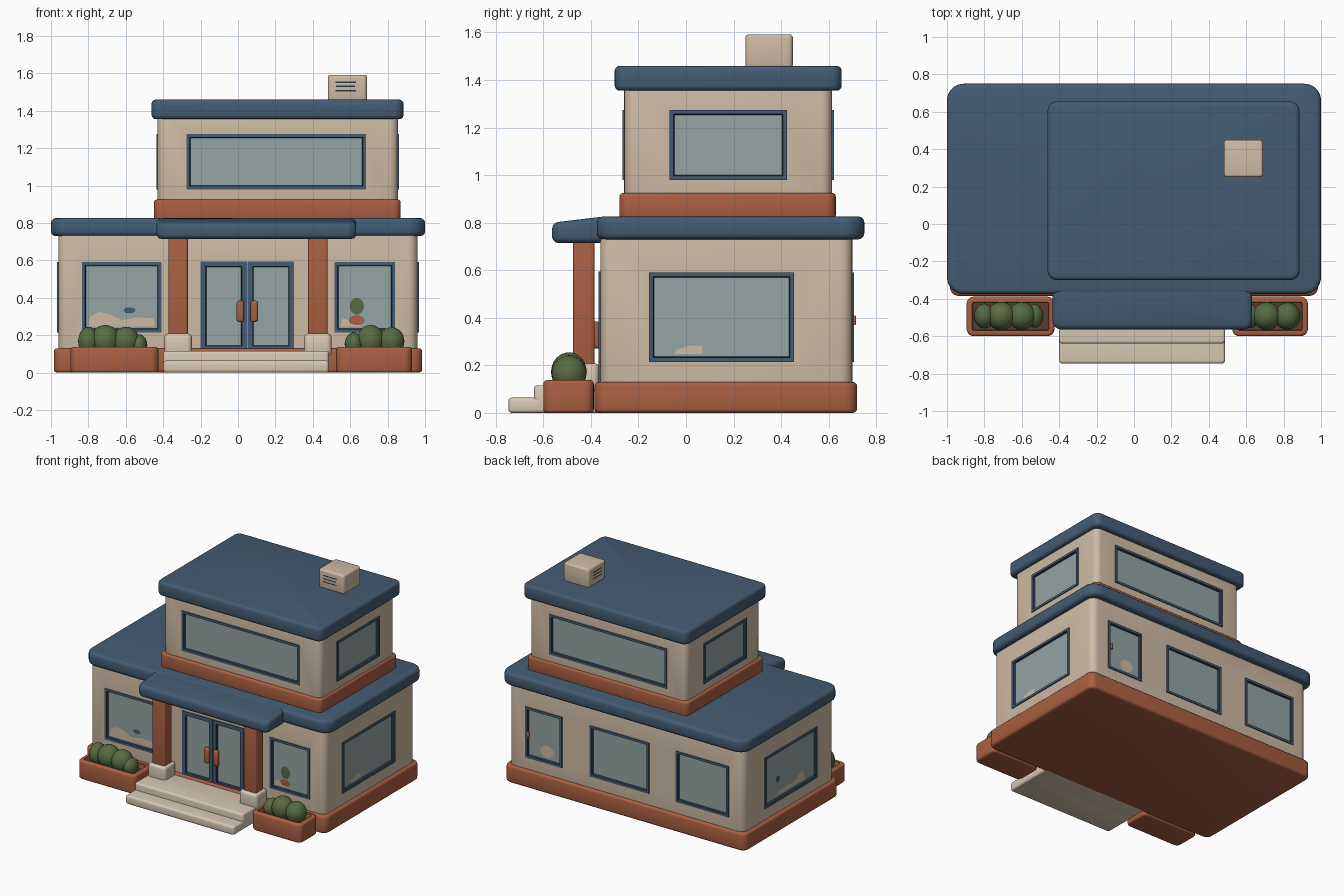
import bpy, bmesh, math
from mathutils import Matrix, Vector

if "Cube" in bpy.data.objects:
    bpy.data.objects.remove(bpy.data.objects["Cube"])


def material(name, r, g, b):
    m = bpy.data.materials.new(name)
    lin = [(c / 255 / 12.92) if c < 10 else ((c / 255 + 0.055) / 1.055) ** 2.4 for c in (r, g, b)]
    m.diffuse_color = (*lin, 1)
    m.use_nodes = True
    m.node_tree.nodes["Principled BSDF"].inputs["Base Color"].default_value = m.diffuse_color
    return m


BLUE = material("slate blue", 68, 92, 115)
TRIM = material("dark trim", 42, 56, 72)
CLAY = material("terracotta", 170, 95, 66)
WALL = material("warm beige", 206, 187, 165)
STONE = material("pale stone", 216, 201, 180)
GLASS = material("grey glass", 150, 163, 163)
GREEN = material("leaf green", 88, 107, 66)
SOIL = material("brown soil", 92, 60, 44)


def finish(name, bm, *mats):
    me = bpy.data.meshes.new(name)
    bm.normal_update()
    bm.to_mesh(me)
    bm.free()
    for m in mats:
        me.materials.append(m)
    ob = bpy.data.objects.new(name, me)
    bpy.context.collection.objects.link(ob)
    return ob


def rbox(name, x, y, z, mat, r=0.03, b=0.015, n=5, hollow=None):
    """Rounded box: plan corner radius r, rim rounding b; hollow = (rim, depth)."""
    bm = bmesh.new()
    q = [i * math.pi / 6 for i in range(4)]
    levels = [(z[0] + b * (1 - math.sin(a)), b * (1 - math.cos(a))) for a in reversed(q)]
    levels += [(z[1] - b * (1 - math.sin(a)), b * (1 - math.cos(a))) for a in q]
    if hollow:
        levels += [(z[1], hollow[0]), (z[1] - hollow[1], hollow[0] + 0.003)]
    rings = []
    for h, i in levels:
        rr = max(r - i, 0.002)
        ring = []
        for k, (sx, sy) in enumerate([(1, 1), (0, 1), (0, 0), (1, 0)]):
            cx = x[1] - i - rr if sx else x[0] + i + rr
            cy = y[1] - i - rr if sy else y[0] + i + rr
            for s in range(n + 1):
                a = (k + s / n) * math.pi / 2
                ring.append(bm.verts.new((cx + rr * math.cos(a), cy + rr * math.sin(a), h)))
        rings.append(ring)
    for lo, hi in zip(rings, rings[1:]):
        for j in range(len(lo)):
            k = (j + 1) % len(lo)
            bm.faces.new((lo[j], lo[k], hi[k], hi[j]))
    bm.faces.new(rings[0][::-1])
    top = bm.faces.new(rings[-1])
    if hollow:
        top.material_index = 1
    return finish(name, bm, mat, SOIL)if hollow else finish(name, bm, mat)


# Facade frames: local (along, up, outward) to world
NORMALS = {"front": (0, -1, 0), "back": (0, 1, 0), "left": (-1, 0, 0), "right": (1, 0, 0)}


def facade(side, wall):
    n = Vector(NORMALS[side])
    up = Vector((0, 0, 1))
    u = up.cross(n)
    m = Matrix((u, up, n)).transposed().to_4x4()
    m.translation = n * abs(wall) if n.dot(Vector((wall, wall, 0))) > 0 else -n * abs(wall)
    return m, (1 if side in ("front", "right") else -1)


def slab(side, wall, u, z, d):
    m, s = facade(side, wall)
    bm = bmesh.new()
    bmesh.ops.create_cube(bm, size=1)
    c = Vector((s * (u[0] + u[1]) / 2, (z[0] + z[1]) / 2, (d[0] + d[1]) / 2))
    size = (u[1] - u[0], z[1] - z[0], d[1] - d[0])
    bmesh.ops.transform(bm, verts=bm.verts, matrix=m @ Matrix.Translation(c) @ Matrix.Diagonal((*size, 1)))
    bm.normal_update()
    return bm


def window(name, host, side, wall, u, z, frame=0.03):
    # opening cut into the wall
    e = 0.005
    cutter = finish("cutter", slab(side, wall, (u[0] + e, u[1] - e), (z[0] + e, z[1] - e), (-0.035, 0.05)), TRIM)
    cutter.hide_render = True
    mod = host.modifiers.new("opening", "BOOLEAN")
    mod.operation, mod.solver, mod.object = "DIFFERENCE", "EXACT", cutter
    bpy.context.view_layer.objects.active = host
    bpy.ops.object.modifier_apply(modifier=mod.name)
    bpy.data.objects.remove(cutter)
    # frame with dark inner lip and recessed pane
    bm = slab(side, wall, u, z, (-0.03, 0.007))
    n = Vector(NORMALS[side])
    pane = max(bm.faces, key=lambda f: f.normal.dot(n))
    bmesh.ops.inset_region(bm, faces=[pane], thickness=frame - 0.006)
    lip = bmesh.ops.inset_region(bm, faces=[pane], thickness=0.006, depth=-0.016)["faces"]
    for f in lip:
        f.material_index = 1
    pane.material_index = 2
    finish(name, bm, BLUE, TRIM, GLASS)


def plate(name, side, wall, pts, mat, d=-0.007):
    m, s = facade(side, wall)
    bm = bmesh.new()
    f = bm.faces.new([bm.verts.new(m @ Vector((s * u, v, d))) for u, v in pts])
    f.normal_update()
    if f.normal.dot(Vector(NORMALS[side])) < 0:
        f.normal_flip()
    finish(name, bm, mat)


def oval(u, v, a, b):
    return [(u + a * math.cos(t * math.pi / 8), v + b * math.sin(t * math.pi / 8)) for t in range(16)]


# Ground floor
rbox("base_plinth", (-0.985, 0.985), (-0.385, 0.72), (0, 0.13), CLAY, 0.05, 0.018)
lower = rbox("ground_floor_wall", (-0.96, 0.96), (-0.36, 0.70), (0.06, 0.78), WALL, 0.05, 0.01)
rbox("lower_roof", (-1, 1), (-0.375, 0.75), (0.73, 0.826), BLUE, 0.09, 0.025, 8)

# Upper floor
rbox("upper_band", (-0.45, 0.87), (-0.28, 0.63), (0.815, 0.925), CLAY, 0.04, 0.015)
upper = rbox("upper_floor_wall", (-0.43, 0.855), (-0.26, 0.615), (0.88, 1.40), WALL, 0.045, 0.01)
rbox("upper_roof", (-0.462, 0.885), (-0.30, 0.655), (1.355, 1.46), BLUE, 0.05, 0.022, 6)

# Windows
Z1, Z2 = (0.215, 0.59), (0.98, 1.275)
for name, host, side, wall, u, z in [
    ("front_left_window", lower, "front", -0.36, (-0.835, -0.41), Z1),
    ("front_right_window", lower, "front", -0.36, (0.515, 0.84), Z1),
    ("right_window", lower, "right", 0.96, (-0.155, 0.455), Z1),
    ("left_window", lower, "left", -0.96, (-0.155, 0.455), Z1),
    ("back_middle_window", lower, "back", 0.70, (-0.19, 0.295), Z1),
    ("back_end_window", lower, "back", 0.70, (-0.84, -0.41), Z1),
    ("back_hatch", lower, "back", 0.70, (0.52, 0.82), Z1),
    ("upper_front_window", upper, "front", -0.26, (-0.275, 0.685), Z2),
    ("upper_back_window", upper, "back", 0.615, (-0.275, 0.685), Z2),
    ("upper_right_window", upper, "right", 0.855, (-0.07, 0.425), Z2),
    ("upper_left_window", upper, "left", -0.43, (-0.09, 0.41), Z2),
]:
    window(name, host, side, wall, u, z)

# Double entrance door with handles
window("door_leaf_left", lower, "front", -0.36, (-0.20, 0.048), (0.115, 0.595), 0.044)
window("door_leaf_right", lower, "front", -0.36, (0.052, 0.30), (0.115, 0.595), 0.044)
for x in (0.012, 0.087):
    rbox("door_handle", (x - 0.02, x + 0.02), (-0.395, -0.362), (0.27, 0.385), CLAY, 0.014, 0.014)
rbox("hatch_handle", (0.785, 0.805), (0.70, 0.716), (0.37, 0.41), CLAY, 0.006, 0.006)

# Shapes seen behind the glass
hill = [(-0.80, 0.247), (-0.445, 0.247), (-0.45, 0.29), (-0.54, 0.295), (-0.62, 0.28), (-0.68, 0.31),
        (-0.74, 0.325), (-0.79, 0.30)]
plate("room_shape_front", "front", -0.36, hill, WALL)
plate("room_dot_front", "front", -0.36, oval(-0.58, 0.333, 0.032, 0.016), BLUE)
plate("room_pot", "front", -0.36, oval(0.635, 0.28, 0.042, 0.026), CLAY, -0.006)
plate("room_plant", "front", -0.36, oval(0.635, 0.355, 0.038, 0.045), GREEN, -0.006)
plate("room_shape_small", "front", -0.36, [(0.547, 0.247), (0.66, 0.247), (0.63, 0.27), (0.56, 0.29)], WALL)
plate("room_shape_right", "right", 0.96, [(-0.05, 0.247), (0.07, 0.247), (0.07, 0.28), (0.02, 0.285), (-0.04, 0.265)], WALL)
plate("room_shape_left", "left", -0.96, [(-0.03, 0.25), (0.32, 0.25), (0.28, 0.28), (0.1, 0.28), (0.0, 0.33)], WALL)
plate("room_dot_left", "left", -0.96, oval(0.29, 0.37, 0.025, 0.025), BLUE)
plate("room_shape_back", "back", 0.70, oval(0.65, 0.295, 0.055, 0.045), WALL)

# Entrance canopy, top sloping up to the roof
canopy = rbox("entrance_canopy", (-0.435, 0.632), (-0.563, -0.34), (0.715, 0.80), BLUE, 0.045, 0.025, 6)
for v in canopy.data.vertices:
    if v.co.z > 0.75:
        v.co.z += (v.co.y + 0.563) * 0.12

# Columns on stone feet
for x in (-0.32, 0.427):
    rbox("column", (x - 0.052, x + 0.052), (-0.475, -0.385), (0.15, 0.74), CLAY, 0.012, 0.008)
    rbox("column_foot", (x - 0.073, x + 0.073), (-0.50, -0.365), (0.09, 0.208), STONE, 0.025, 0.018)

# Entrance steps
rbox("upper_step", (-0.40, 0.487), (-0.64, -0.36), (0, 0.116), STONE, 0.02, 0.014)
rbox("lower_step", (-0.40, 0.487), (-0.747, -0.5), (0, 0.064), STONE, 0.02, 0.014)

# Planters with bushes: (x, top, radius)
for side, x, bushes in [
    ("left", (-0.895, -0.425), [(-0.80, 0.245, 0.055), (-0.71, 0.255, 0.078), (-0.60, 0.245, 0.075), (-0.53, 0.205, 0.045)]),
    ("right", (0.525, 0.93), [(0.62, 0.215, 0.05), (0.71, 0.255, 0.075), (0.82, 0.243, 0.07)]),
]:
    rbox(side + "_planter", x, (-0.60, -0.388), (0, 0.138), CLAY, 0.04, 0.015, hollow=(0.03, 0.03))
    for bx, top, rad in bushes:
        bm = bmesh.new()
        bmesh.ops.create_icosphere(bm, subdivisions=3, radius=1)
        h = (top - 0.09) / 2
        mat = Matrix.Translation((bx, -0.492, 0.09 + h)) @ Matrix.Diagonal((rad, rad * 0.4 + 0.045, h, 1))
        bmesh.ops.transform(bm, verts=bm.verts, matrix=mat)
        finish(side + "_bush", bm, GREEN)

# Rooftop vent box with slots
rbox("roof_vent_box", (0.48, 0.69), (0.25, 0.45), (1.45, 1.592), WALL, 0.02, 0.014)
for z, w in ((1.553, 0.055), (1.53, 0.05), (1.507, 0.055)):
    for side, wall, c in (("front", 0.25, 0.575), ("left", 0.48, 0.35)):
        plate("vent_slot", side, wall, [(c - w, z - 0.004), (c + w, z - 0.004), (c + w, z + 0.004), (c - w, z + 0.004)], TRIM, 0.002)

# Smooth shading with sharp edges kept
bpy.ops.object.select_all(action="SELECT")
bpy.context.view_layer.objects.active = lower
bpy.ops.object.shade_smooth_by_angle(angle=math.radians(35))
